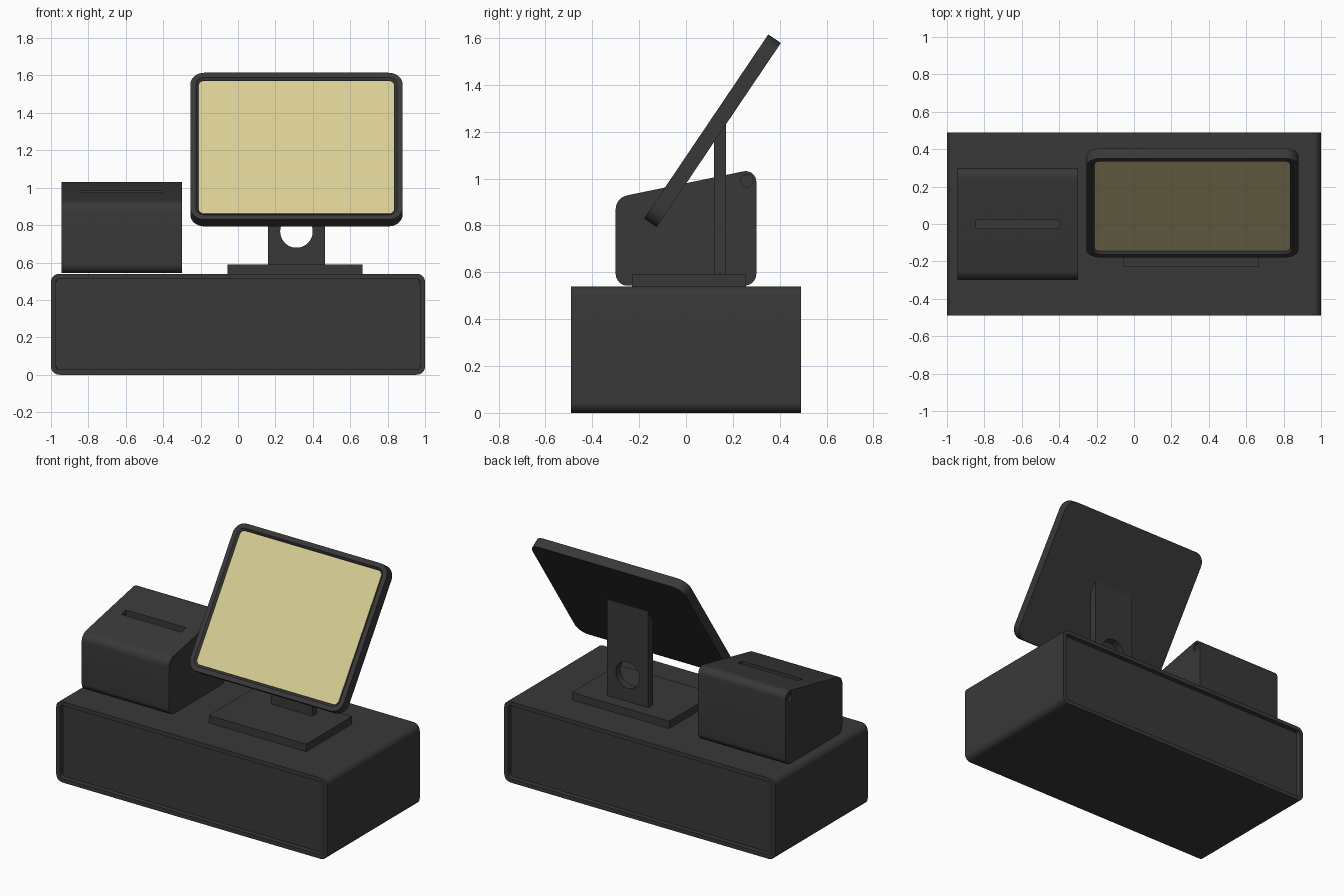
import bpy, bmesh, math
from mathutils import Vector

if "Cube" in bpy.data.objects:
    bpy.data.objects.remove(bpy.data.objects["Cube"])


def material(name, rgb):
    m = bpy.data.materials.new(name)
    m.diffuse_color = (*rgb, 1)
    m.use_nodes = True
    m.node_tree.nodes["Principled BSDF"].inputs["Base Color"].default_value = m.diffuse_color
    return m


DARK = material("dark_plastic", (0.04, 0.04, 0.04))
GLOW = material("pale_screen", (0.69, 0.62, 0.30))


def rounded(corners, n=8):
    """Outline from (u, v, radius) corners, each rounded with an arc."""
    out = []
    for i, (u, v, r) in enumerate(corners):
        p = Vector((u, v))
        a = (Vector(corners[i - 1][:2]) - p).normalized()
        b = (Vector(corners[(i + 1) % len(corners)][:2]) - p).normalized()
        if r == 0:
            out.append(p)
            continue
        half = a.angle(b) / 2
        c = p + (a + b).normalized() * (r / math.sin(half))
        s = p + a * (r / math.tan(half)) - c
        e = p + b * (r / math.tan(half)) - c
        turn = math.pi - 2 * half
        for k in range(n + 1):
            t = k / n
            out.append(c + (s * math.sin((1 - t) * turn) + e * math.sin(t * turn)) / math.sin(turn))
    return out


def rect(u0, u1, v0, v1, r=0):
    return rounded([(u0, v0, r), (u1, v0, r), (u1, v1, r), (u0, v1, r)])


def prism(name, outline, axis, a, b, recess=(), mat=DARK):
    """Extrude an outline along x or y; recess = (sides, [(inset, depth), ...])."""
    bm = bmesh.new()
    place = (lambda p, d: (d, p[0], p[1])) if axis == "x" else (lambda p, d: (p[0], d, p[1]))
    ends = [[bm.verts.new(place(p, d)) for p in outline] for d in (a, b)]
    caps = [bm.faces.new(e) for e in ends]
    for i in range(len(outline)):
        bm.faces.new((ends[0][i - 1], ends[0][i], ends[1][i], ends[1][i - 1]))
    bmesh.ops.recalc_face_normals(bm, faces=bm.faces)
    if recess:
        for side in recess[0]:
            inward = -caps[side].normal.copy()
            for inset, depth in recess[1]:
                bmesh.ops.inset_region(bm, faces=[caps[side]], thickness=inset, use_even_offset=True)
                bmesh.ops.translate(bm, verts=caps[side].verts, vec=inward * depth)
    me = bpy.data.meshes.new(name)
    bm.to_mesh(me)
    bm.free()
    ob = bpy.data.objects.new(name, me)
    bpy.context.collection.objects.link(ob)
    me.materials.append(mat)
    return ob


def circle(u, v, r, n=32):
    return [(u + r * math.cos(2 * math.pi * i / n), v + r * math.sin(2 * math.pi * i / n)) for i in range(n)]


def activate(ob):
    bpy.ops.object.select_all(action="DESELECT")
    ob.select_set(True)
    bpy.context.view_layer.objects.active = ob


def cut(ob, cutter):
    activate(ob)
    mod = ob.modifiers.new("cut", "BOOLEAN")
    mod.operation, mod.solver, mod.object = "DIFFERENCE", "EXACT", cutter
    bpy.ops.object.modifier_apply(modifier=mod.name)
    bpy.data.objects.remove(cutter)


# cash drawer: rounded sleeve with recessed front and back panels
drawer = prism("cash_drawer", rect(-1, 1, 0, 0.54, 0.045), "y", -0.49, 0.49,
               ((0, 1), [(0.027, 0), (0.001, 0.03)]))

# receipt printer with sloped lid, paper slot and hinge dimples
printer = prism("receipt_printer",
                rounded([(-0.30, 0.543, 0.05), (0.30, 0.543, 0.05), (0.30, 1.042, 0.045), (-0.30, 0.918, 0.06)]),
                "x", -0.945, -0.30)
cut(printer, prism("slot_cutter", rect(-0.025, 0.025, 0.94, 1.1), "x", -0.845, -0.40))
for x in (-0.945, -0.30):
    cut(printer, prism("hinge_cutter", circle(0.26, 0.99, 0.026), "x", x - 0.015, x + 0.015))

# monitor stand: foot plate and upright with cable hole, top cut along the screen
foot = prism("stand_foot", rect(-0.055, 0.665, 0.535, 0.59), "y", -0.23, 0.255)
column = prism("stand_column", [(0.12, 0.585), (0.17, 0.585), (0.17, 1.24), (0.12, 1.166)], "x", 0.16, 0.465)
cut(column, prism("hole_cutter", circle(0.3125, 0.766, 0.087, 48), "y", 0, 0.3))

# tilted monitor: casing with stepped bezel, and the lit screen inside it
W, H, T = 1.135 / 2, 0.947 / 2, 0.0325
casing = prism("monitor_casing", rect(-W, W, -H, H, 0.075), "y", -T, T,
               ((0,), [(0.03, 0), (0.013, 0.012)]))
screen = prism("monitor_screen", rect(-W + 0.045, W - 0.045, -H + 0.045, H - 0.045, 0.03),
               "y", -T + 0.01, -T + 0.02, mat=GLOW)
for ob in (casing, screen):
    ob.location = (0.3125, 0.113, 1.204)
    ob.rotation_euler.x = -math.radians(34)

for ob in (drawer, printer, foot, column, casing, screen):
    activate(ob)
    bpy.ops.object.shade_smooth_by_angle(angle=math.radians(30))
